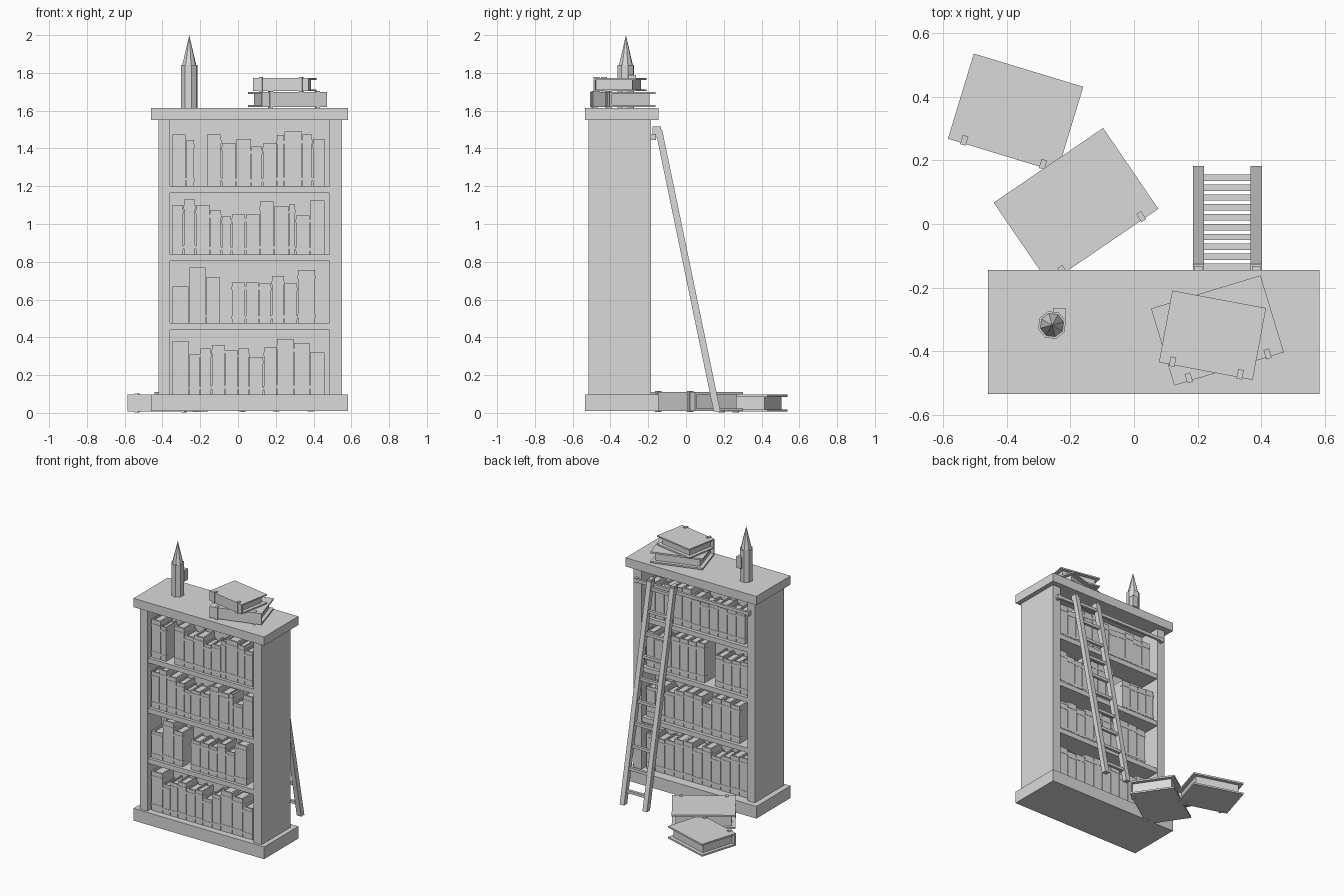
import bpy, bmesh, math, random
from mathutils import Matrix, Vector

if "Cube" in bpy.data.objects:
    bpy.data.objects.remove(bpy.data.objects["Cube"])

random.seed(4)
grey = bpy.data.materials.new("plain_grey")
grey.diffuse_color = (0.7, 0.7, 0.7, 1)
grey.use_nodes = True
grey.node_tree.nodes["Principled BSDF"].inputs["Base Color"].default_value = grey.diffuse_color


def add_box(bm, x0, x1, y0, y1, z0, z1):
    m = Matrix.Translation(((x0 + x1) / 2, (y0 + y1) / 2, (z0 + z1) / 2))
    m = m @ Matrix.Diagonal((x1 - x0, y1 - y0, z1 - z0, 1))
    return bmesh.ops.create_cube(bm, size=1, matrix=m)["verts"]


def finish(bm, name):
    me = bpy.data.meshes.new(name)
    bm.to_mesh(me)
    bm.free()
    me.materials.append(grey)
    ob = bpy.data.objects.new(name, me)
    bpy.context.collection.objects.link(ob)
    return ob


def box(name, *dims):
    bm = bmesh.new()
    add_box(bm, *dims)
    return finish(bm, name)


def book(name, length, width, thick, matrix, inset=0.015, band=0.005):
    """Book lying flat, spine along x on the -y side."""
    bm = bmesh.new()
    l, w, t, c = length / 2, width / 2, thick / 2, min(0.012, thick * 0.14)
    add_box(bm, -l, l, -w, w, t - c, t)                       # covers
    add_box(bm, -l, l, -w, w, -t, -t + c)
    add_box(bm, -l, l, -w, -w + c, -t + c, t - c)             # spine
    add_box(bm, -l + inset, l - inset, -w + c, w - inset, -t + c, t - c)  # pages
    for s in (-1, 1):                                         # raised spine bands
        x = s * l * 0.72
        add_box(bm, x - 0.009, x + 0.009, -w - band, -w + 0.025, -t - band, t + band)
    bm.transform(matrix)
    return finish(bm, name)


# Bookcase carcass, open at the front and the back
box("base", -0.46, 0.583, -0.535, -0.145, 0.01, 0.098)
box("top_slab", -0.46, 0.583, -0.535, -0.145, 1.55, 1.613)
box("left_side", -0.42, -0.36, -0.517, -0.185, 0.098, 1.55)
box("right_side", 0.485, 0.55, -0.517, -0.185, 0.098, 1.55)
box("middle_panel", -0.36, 0.485, -0.357, -0.345, 0.098, 1.55)
for z in (0.44, 0.803, 1.165):
    box("shelf", -0.36, 0.485, -0.51, -0.19, z, z + 0.035)

# Front books: shelf height, then (right edge, top) pairs; a zero top is a gap
front_rows = [
    (1.20, [(-.275, 1.475), (-.23, 1.445), (-.165, 0), (-.087, 1.475), (-.01, 1.43),
            (.07, 1.45), (.13, 1.41), (.205, 1.425), (.245, 1.47), (.34, 1.49),
            (.395, 1.475), (.46, 1.45)]),
    (0.838, [(-.288, 1.10), (-.225, 1.13), (-.15, 1.10), (-.087, 1.075), (-.034, 1.04),
             (.04, 1.05), (.115, 1.05), (.19, 1.12), (.27, 1.095), (.305, 1.105),
             (.38, 1.045), (.46, 1.125)]),
    (0.475, [(-.26, .67), (-.17, .77), (-.097, .72), (-.034, 0), (.04, .69),
             (.11, .69), (.178, .685), (.245, .725), (.315, .685), (.41, .757)]),
    (0.098, [(-.26, .38), (-.20, .31), (-.14, .34), (-.07, .36), (0, .33), (.06, .34),
             (.135, .295), (.205, .345), (.295, .39), (.38, .37), (.46, .32)]),
]
upright = Matrix.Rotation(-math.pi / 2, 4, 'Y')


def shelf_book(x0, x1, z0, z1, back):
    y = -0.278 if back else -0.426
    m = Matrix.Translation(((x0 + x1) / 2, y, (z0 + z1) / 2))
    if back:
        m = m @ Matrix.Rotation(math.pi, 4, 'Z')
    book("back_book" if back else "front_book", z1 - z0, 0.125, x1 - x0 - 0.004,
         m @ upright, inset=0.01, band=0.002)


for z0, row in front_rows:
    x = -0.35
    for x1, top in row:
        if top:
            shelf_book(x, x1, z0, top, False)
        x = x1

# Back books with a few gaps: shelf height, then filled x ranges
back_rows = [(1.20, [(-.32, .47)]), (0.838, [(-.35, -.08), (0, .47)]),
             (0.475, [(-.28, .47)]), (0.098, [(-.35, .47)])]
for z0, spans in back_rows:
    for a, b in spans:
        n = round((b - a) / 0.072)
        for i in range(n):
            shelf_book(a + (b - a) * i / n, a + (b - a) * (i + 1) / n, z0,
                       z0 + random.uniform(0.21, 0.285), True)

# Loose books: length, width, thickness, centre, turn in degrees
for name, l, w, t, pos, turn in [
    ("floor_book", 0.36, 0.28, 0.09, (-.3725, .35, .052), -16.9),
    ("floor_book", 0.417, 0.308, 0.10, (-.1825, .0575, .06), 34.3),
    ("top_book", 0.36, 0.253, 0.08, (.2625, -.335, 1.66), 16.9),
    ("top_book", 0.30, 0.23, 0.07, (.247, -.35, 1.738), -10.6),
]:
    m = Matrix.Translation(pos) @ Matrix.Rotation(math.radians(turn), 4, 'Z')
    book(name, l, w, t, m, inset=0.025)

# Leaning ladder with hooks over a bar along the back
slope = -0.207


def lean_y(z):
    return 0.166 + slope * z


for x in (0.185, 0.367):
    bm = bmesh.new()
    for v in add_box(bm, x, x + 0.035, -0.018, 0.018, 0.008, 1.50):
        v.co.y += lean_y(v.co.z)
    finish(bm, "ladder_rail")
    box("ladder_hook", x + 0.004, x + 0.031, -0.177, -0.132, 1.455, 1.515)
for k in range(10):
    z = 0.10 + 0.15 * k
    y = lean_y(z)
    box("ladder_rung", 0.215, 0.372, y - 0.01, y + 0.01, z - 0.01, z + 0.01)
box("ladder_bar", -0.39, 0.53, -0.176, -0.158, 1.45, 1.472)
for x in (-0.38, 0.515):
    box("bar_bracket", x - 0.01, x + 0.01, -0.19, -0.158, 1.445, 1.477)


# Candle with a drip of wax and a pointed flame
def cone(name, r1, r2, z0, z1):
    bm = bmesh.new()
    bmesh.ops.create_cone(bm, cap_ends=True, segments=8, radius1=r1, radius2=r2, depth=z1 - z0,
                          matrix=Matrix.Translation((-0.258, -0.318, (z0 + z1) / 2))
                          @ Matrix.Rotation(math.radians(15), 4, 'Z'))
    finish(bm, name)


cone("candle", 0.045, 0.045, 1.613, 1.842)
cone("flame", 0.038, 0.0, 1.842, 2.0)
box("wax_drip", -0.255, -0.215, -0.305, -0.265, 1.71, 1.79)
